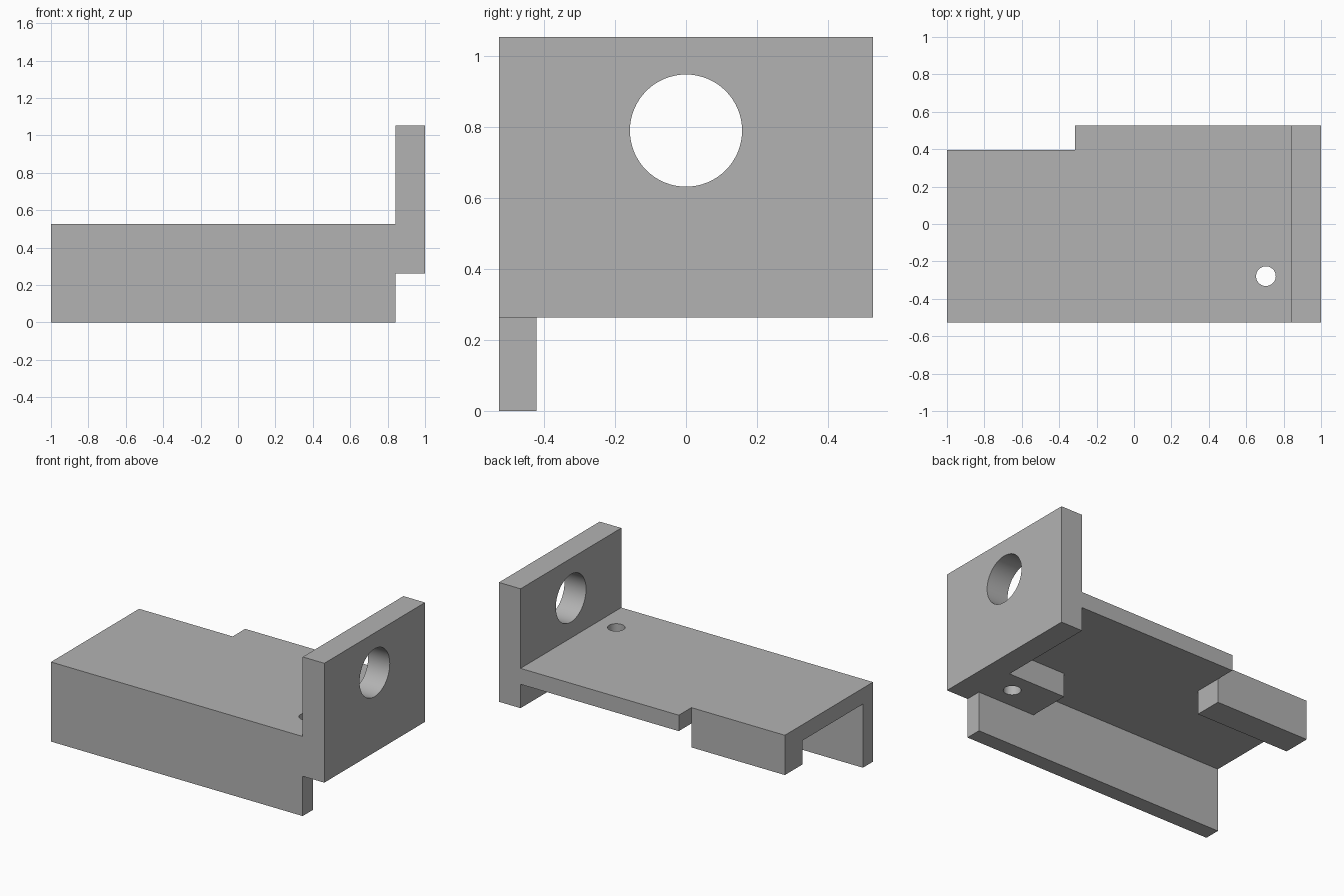
import bpy
import math

cube = bpy.data.objects.get("Cube")
if cube:
    bpy.data.objects.remove(cube, do_unlink=True)

U = 1 / 38  # base unit: the part is 76 units long

grey = bpy.data.materials.new("plain grey")
grey.use_nodes = True
grey.diffuse_color = (0.45, 0.45, 0.45, 1)
grey.node_tree.nodes["Principled BSDF"].inputs["Base Color"].default_value = grey.diffuse_color


def box(name, x, y, z):
    """Box from (low, high) spans given in base units."""
    spans = (x, y, z)
    bpy.ops.mesh.primitive_cube_add(size=1, location=[(a + b) / 2 * U for a, b in spans])
    ob = bpy.context.object
    ob.name = name
    ob.scale = [(b - a) * U for a, b in spans]
    bpy.ops.object.transform_apply(location=True, rotation=True, scale=True)
    ob.data.materials.append(grey)
    return ob


def drill(name, radius, location, rotation=(0, 0, 0)):
    bpy.ops.mesh.primitive_cylinder_add(vertices=64, radius=radius * U, depth=24 * U,
                                        location=[c * U for c in location], rotation=rotation)
    ob = bpy.context.object
    ob.name = name
    ob.hide_render = True
    ob.data.materials.append(grey)
    return ob


def combine(target, tool, operation):
    mod = target.modifiers.new(tool.name, "BOOLEAN")
    mod.operation = operation
    mod.solver = "EXACT"
    mod.object = tool
    bpy.context.view_layer.objects.active = target
    bpy.ops.object.modifier_apply(modifier=mod.name)
    bpy.data.objects.remove(tool, do_unlink=True)


# Deck with a notch in its rear edge
bracket = box("mounting_bracket", (-38, 32), (-20, 20), (16, 20))
combine(bracket, box("deck_notch", (-50, -12), (15, 30), (0, 30)), "DIFFERENCE")

# Front wall, rear flap, end plate and screw boss
for part in (
    box("front_wall", (-38, 32), (-20, -16), (0, 20)),
    box("rear_flap", (-38, -12), (8, 15), (10, 20)),
    box("end_plate", (32, 38), (-20, 20), (10, 40)),
    box("screw_boss", (16, 32), (-16, -5.3), (10, 20)),
):
    combine(bracket, part, "UNION")

# Round holes through the end plate and the boss
combine(bracket, drill("plate_hole", 6, (35, 0, 30), (0, math.pi / 2, 0)), "DIFFERENCE")
combine(bracket, drill("screw_hole", 2, (26.8, -10.6, 15)), "DIFFERENCE")

bpy.ops.object.select_all(action="DESELECT")
bracket.select_set(True)
bpy.context.view_layer.objects.active = bracket
bpy.ops.object.shade_smooth_by_angle(angle=math.radians(30))
